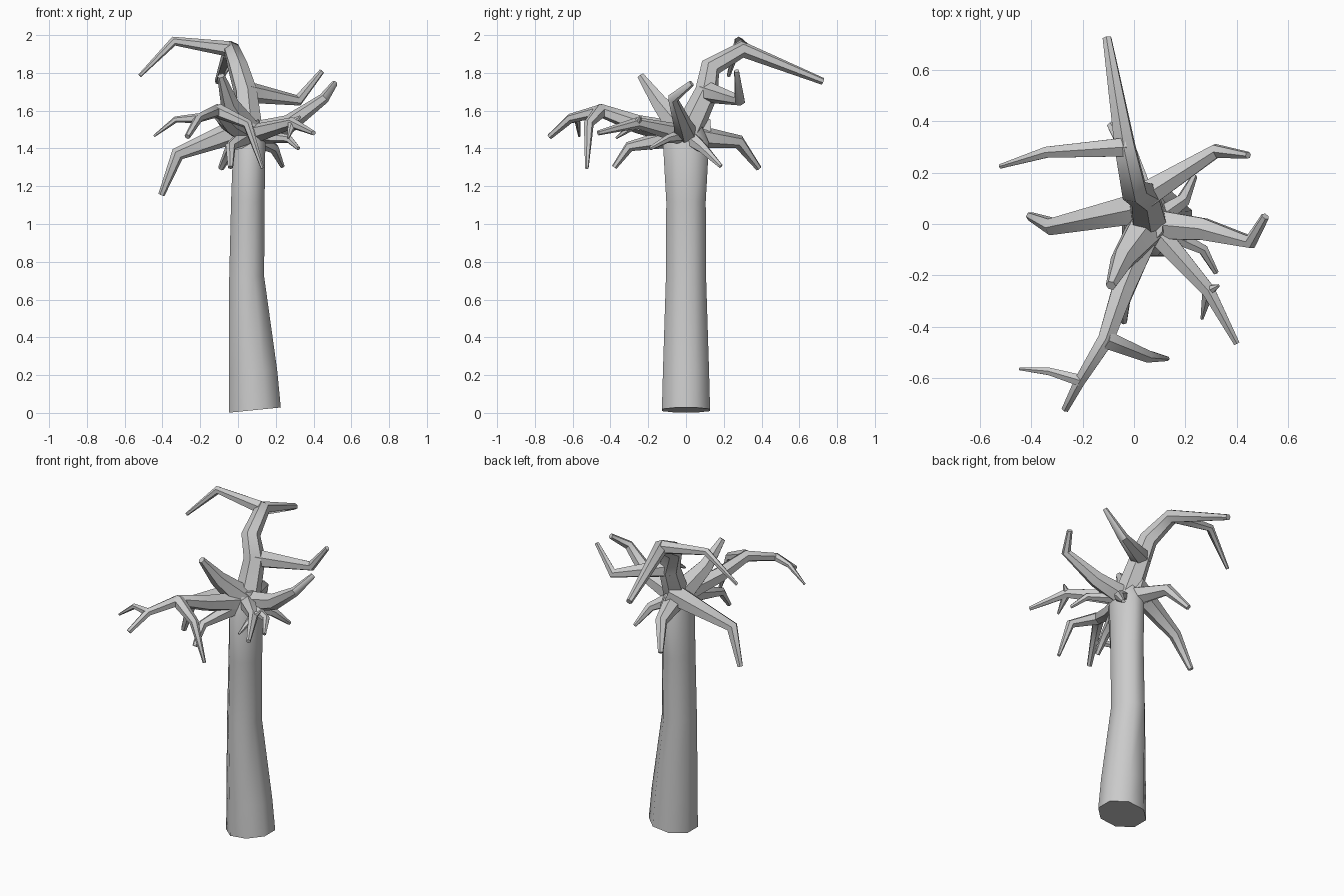
import bpy, bmesh, math
from mathutils import Vector

if "Cube" in bpy.data.objects:
    bpy.data.objects.remove(bpy.data.objects["Cube"])


def tube(name, pts, radii, sides=6, foot_tilt=0):
    """Capped tube through pts; each radius is (rx, ry)."""
    segs = [(b - a).normalized() for a, b in zip(pts, pts[1:])]
    tans = [segs[0]] + [(a + b).normalized() for a, b in zip(segs, segs[1:])] + [segs[-1]]
    ref = Vector((0, 1, 0)) if abs(tans[0].z) > 0.9 else Vector((0, 0, 1))
    u = ref.cross(tans[0]).normalized()
    bm = bmesh.new()
    loops = []
    for i, (p, t, r) in enumerate(zip(pts, tans, radii)):
        if i:
            u = tans[i - 1].rotation_difference(t) @ u
        v = t.cross(u)
        loop = []
        for k in range(sides):
            a = 2 * math.pi * (k + 0.5) / sides
            co = p + u * math.cos(a) * r[0] + v * math.sin(a) * r[1]
            if i == 0 and foot_tilt:
                co.z = p.z + (co.x - p.x) * foot_tilt
            loop.append(bm.verts.new(co))
        loops.append(loop)
    for a, b in zip(loops, loops[1:]):
        for k in range(sides):
            n = (k + 1) % sides
            bm.faces.new((a[k], a[n], b[n], b[k]))
    bm.faces.new(loops[0][::-1])
    bm.faces.new(loops[-1])
    bmesh.ops.recalc_face_normals(bm, faces=bm.faces)
    me = bpy.data.meshes.new(name)
    bm.to_mesh(me)
    bm.free()
    ob = bpy.data.objects.new(name, me)
    bpy.context.collection.objects.link(ob)
    bpy.ops.object.select_all(action='DESELECT')
    ob.select_set(True)
    bpy.context.view_layer.objects.active = ob
    bpy.ops.object.shade_smooth_by_angle(angle=math.radians(55))


def limb(name, start, radius, *joints):
    """Branch growing from start, tapering evenly along its length to a thin tip."""
    pts = [start] + [Vector(j) for j in joints]
    run = [0]
    for a, b in zip(pts, pts[1:]):
        run.append(run[-1] + (b - a).length)
    radii = [(radius * (1 - 0.76 * d / run[-1]),) * 2 for d in run]
    tube(name, pts, radii)
    return pts


# Trunk, flared at the foot and closing in under the crown
profile = [(.09, .015, .148, .138), (.08, .22, .138, .132), (.046, .72, .1, .115),
           (.052, 1.12, .096, .113), (.06, 1.43, .092, .132), (.055, 1.55, .06, .075)]
tube("trunk", [Vector((x, 0, z)) for x, z, _, _ in profile],
     [(rx, ry) for _, _, rx, ry in profile], 8, foot_tilt=.1)
hub = Vector((.06, 0, 1.47))

# Rising leader and its two side limbs
leader = limb("leader", hub, .078, (.04, .11, 1.7), (0, .13, 1.83),
              (-.035, .3, 1.925), (-.105, .725, 1.755))
limb("leader_left_limb", leader[3], .042, (-.34, .28, 1.968), (-.52, .225, 1.785))
limb("leader_right_limb", leader[1], .058, (.32, .285, 1.655), (.445, .268, 1.81))

# Limbs spreading from the top of the trunk
limb("left_limb", hub + Vector((0, .07, .05)), .072, (-.32, -.01, 1.37), (-.405, .03, 1.155))
limb("back_limb", hub, .068, (-.02, .28, 1.435), (-.09, .385, 1.295))
limb("right_limb", hub, .068, (.27, -.02, 1.53), (.455, -.07, 1.665), (.512, .03, 1.745))
limb("right_front_twig", hub, .045, (.27, -.1, 1.45), (.32, -.19, 1.4))
limb("right_back_twig", hub, .05, (.19, .09, 1.4), (.235, .185, 1.305))
limb("crown_spike", hub, .085, (-.045, -.14, 1.64), (-.09, -.24, 1.785))
limb("front_low_limb", hub, .06, (-.04, -.3, 1.41), (-.04, -.38, 1.3))

# Front right limb with two short spurs
spray = limb("front_right_limb", hub, .055, (.29, -.26, 1.535), (.4, -.465, 1.482))
limb("front_right_spur_up", spray[1], .024, (.33, -.24, 1.57))
limb("front_right_spur_down", spray[1], .026, (.265, -.37, 1.455))

# Long front limb and its forks
front = limb("front_limb", hub, .065, (-.045, -.26, 1.53), (-.11, -.45, 1.6),
             (-.21, -.61, 1.56), (-.268, -.722, 1.462))
limb("front_limb_left_fork", front[3], .026, (-.33, -.575, 1.553), (-.445, -.565, 1.465))
limb("front_limb_right_fork", front[2], .04, (.05, -.515, 1.53), (.13, -.525, 1.295))
